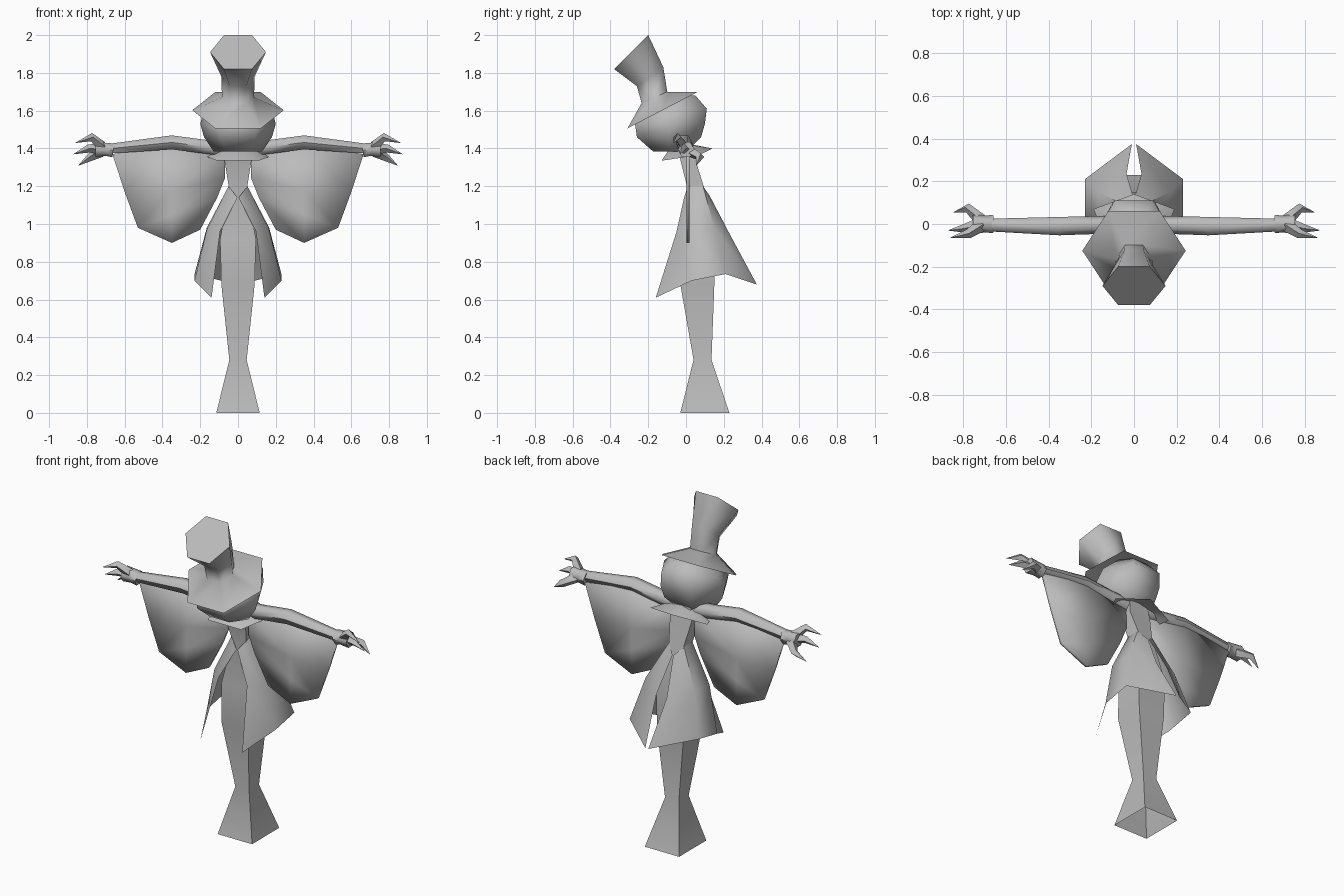
import bpy
import bmesh
import math
from mathutils import Vector

cube = bpy.data.objects.get("Cube")
if cube:
    bpy.data.objects.remove(cube, do_unlink=True)

GREY = (0.5, 0.5, 0.5, 1)
mat = bpy.data.materials.new("plain grey")
mat.use_nodes = True
mat.diffuse_color = GREY
mat.node_tree.nodes["Principled BSDF"].inputs["Base Color"].default_value = GREY


def loft(name, rows, closed=True, caps=(True, True), mirror=False, angle=60):
    """Skin a list of equal-length point rows."""
    bm = bmesh.new()
    grid = [[bm.verts.new(p) for p in row] for row in rows]
    n = len(rows[0])
    for a, b in zip(grid, grid[1:]):
        for i in range(n if closed else n - 1):
            j = (i + 1) % n
            bm.faces.new((a[i], a[j], b[j], b[i]))
    if closed:
        for row, cap in ((grid[0], caps[0]), (grid[-1], caps[1])):
            if cap:
                bm.faces.new(row)
    bmesh.ops.remove_doubles(bm, verts=bm.verts, dist=0.0005)
    bmesh.ops.recalc_face_normals(bm, faces=bm.faces)
    me = bpy.data.meshes.new(name)
    bm.to_mesh(me)
    bm.free()
    me.materials.append(mat)
    ob = bpy.data.objects.new(name, me)
    bpy.context.collection.objects.link(ob)
    if mirror:
        ob.modifiers.new("Mirror", 'MIRROR').use_clip = True
    bpy.ops.object.select_all(action='DESELECT')
    ob.select_set(True)
    bpy.context.view_layer.objects.active = ob
    bpy.ops.object.shade_smooth_by_angle(angle=math.radians(angle))
    return ob


def box_ring(z, x, y0, y1):
    return [(-x, y0, z), (x, y0, z), (x, y1, z), (-x, y1, z)]


def hex_ring(y, z, rx, dy, dz=0):
    """Hexagon with corners on the sides, tilted along (dy, dz)."""
    pts = []
    for k in range(6):
        a = math.radians(60 * k)
        s = math.sin(a) / math.sin(math.radians(60))
        pts.append((rx * math.cos(a), y + dy * s, z + dz * s))
    return pts


def tube(name, stations, sides=6, caps=(True, True)):
    """Mirrored limb through (centre, radius) stations."""
    pts = [Vector(c) for c, r in stations]
    rows = []
    for i, (c, r) in enumerate(stations):
        d = pts[min(i + 1, len(pts) - 1)] - pts[max(i - 1, 0)]
        side = d.cross(Vector((0, 0, 1))).normalized()
        up = side.cross(d).normalized()
        rows.append([pts[i] + r * (side * math.cos(t) + up * math.sin(t))
                     for t in (math.tau * k / sides for k in range(sides))])
    return loft(name, rows, caps=caps, mirror=True)


# Torso and trouser leg with a flared open hem
loft("body", [box_ring(0, .115, -.03, .23), box_ring(.28, .046, .04, .135),
              box_ring(.68, .088, -.03, .15), box_ring(.92, .095, -.02, .15),
              box_ring(1.18, .046, .01, .10), box_ring(1.34, .072, -.03, .05),
              box_ring(1.42, .06, -.04, .04)], caps=(False, True))

# Split coat tails, one open sheet on each side
loft("coat_tails", [
    [(.003, -.01, 1.14), (.05, .01, 1.2), (.05, .09, 1.2), (.003, .125, 1.15)],
    [(.095, -.05, .96), (.165, .01, .97), (.165, .15, .98), (.035, .235, .94)],
    [(.14, -.16, .61), (.23, .03, .70), (.23, .21, .735), (.01, .375, .68)]],
    closed=False, mirror=True)

# Hanging sleeves: outer and inner edges of a thin sheet
sleeve = loft("hanging_sleeve", [
    [(.07, .01, 1.38), (.35, .01, 1.42), (.665, .01, 1.37)],
    [(.07, .01, 1.24), (.35, .01, 1.18), (.60, .01, 1.17)],
    [(.11, .01, 1.14), (.35, .01, 1.05), (.53, .01, .98)],
    [(.20, .01, .97), (.35, .01, .90), (.53, .01, .98)]],
    closed=False, mirror=True)
thick = sleeve.modifiers.new("Solidify", 'SOLIDIFY')
thick.thickness = .016
thick.offset = 0

# Arms
tube("arm", [((.04, -.005, 1.395), .045), ((.18, -.005, 1.41), .042),
             ((.35, -.01, 1.432), .043), ((.67, -.005, 1.40), .03)])

# Hands with three clawed fingers
tube("palm", [((.66, 0, 1.39), .042), ((.70, 0, 1.395), .04),
              ((.755, 0, 1.395), .045)])
tube("upper_finger", [((.72, -.01, 1.41), .03), ((.775, -.045, 1.46), .022),
                      ((.86, -.065, 1.43), .001)], 4)
tube("middle_finger", [((.72, 0, 1.395), .03), ((.79, -.02, 1.40), .022),
                       ((.87, -.03, 1.37), .001)], 4)
tube("lower_finger", [((.72, .02, 1.385), .03), ((.78, .075, 1.355), .022),
                      ((.845, .055, 1.31), .001)], 4)

# Wide pointed collar
rim = [(0, .14, 1.40), (.19, .07, 1.365), (.11, -.13, 1.335),
       (-.11, -.13, 1.335), (-.19, .07, 1.365)]
neck = [(x * .35, y * .4 - .02, 1.42) for x, y, z in rim]
loft("collar", [rim, neck], caps=(False, True))

# Round head
loft("head", [hex_ring(-.085, 1.385, .13, .09), hex_ring(-.09, 1.46, .18, .17),
              hex_ring(-.085, 1.53, .20, .185), hex_ring(-.05, 1.61, .18, .16),
              hex_ring(-.01, 1.68, .10, .06)])

# Tall hat: tilted brim running into a flared crown
loft("hat", [hex_ring(-.125, 1.602, .242, .185, .096),
             hex_ring(-.167, 1.67, .085, .068, .03),
             hex_ring(-.19, 1.78, .088, .07, .05),
             hex_ring(-.29, 1.91, .148, .09, .09)], caps=(False, True), angle=70)
